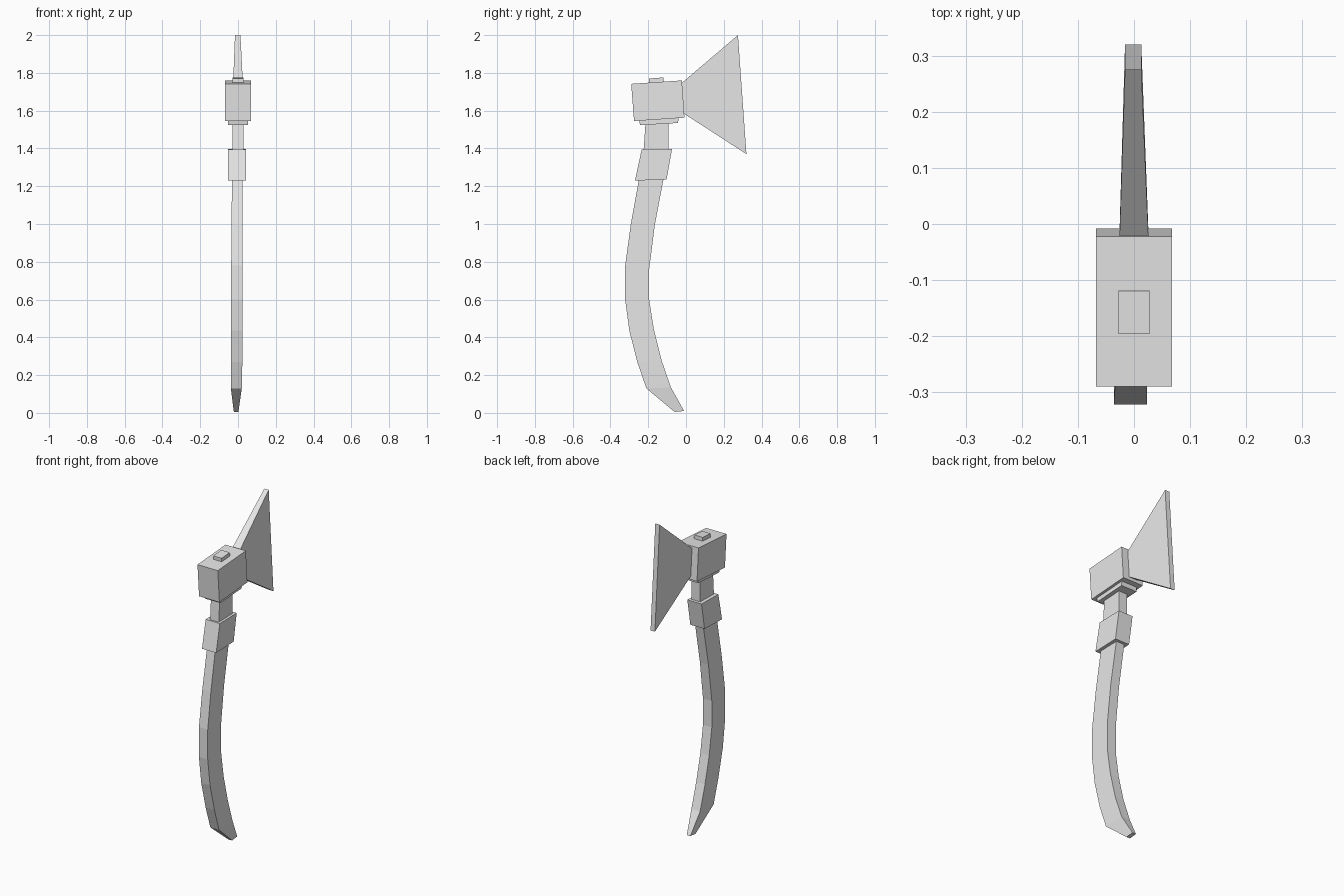
import bpy
import bmesh

cube = bpy.data.objects.get("Cube")
if cube:
    bpy.data.objects.remove(cube, do_unlink=True)

grey = bpy.data.materials.new("plain grey")
grey.use_nodes = True
grey.diffuse_color = (0.8, 0.8, 0.8, 1)
grey.node_tree.nodes["Principled BSDF"].inputs["Base Color"].default_value = (0.8, 0.8, 0.8, 1)


def loft(name, rings):
    """Four-sided solid; each ring is (front y,z), (back y,z), (min x, max x)."""
    bm = bmesh.new()
    loops = []
    for front, back, (left, right) in rings:
        corners = [(left, *front), (right, *front), (right, *back), (left, *back)]
        loops.append([bm.verts.new(c) for c in corners])
    for a, b in zip(loops, loops[1:]):
        for i in range(4):
            j = (i + 1) % 4
            bm.faces.new((a[i], a[j], b[j], b[i]))
    bm.faces.new(loops[0][::-1])
    bm.faces.new(loops[-1])
    bmesh.ops.recalc_face_normals(bm, faces=bm.faces[:])
    mesh = bpy.data.meshes.new(name)
    bm.to_mesh(mesh)
    bm.free()
    mesh.materials.append(grey)
    obj = bpy.data.objects.new(name, mesh)
    bpy.context.collection.objects.link(obj)
    return obj


# Curved handle with a tapered foot
grip = (-0.036, 0.023)
loft("handle", [
    ((-0.06, 0.005), (-0.01, 0.01), (-0.022, 0.002)),
    ((-0.21, 0.13), (-0.08, 0.135), (-0.038, 0.02)),
    ((-0.258, 0.27), (-0.13, 0.28), grip),
    ((-0.3, 0.435), (-0.17, 0.44), grip),
    ((-0.322, 0.6), (-0.195, 0.6), grip),
    ((-0.322, 0.78), (-0.195, 0.76), grip),
    ((-0.292, 1.0), (-0.166, 0.99), (-0.034, 0.023)),
    ((-0.245, 1.26), (-0.115, 1.26), (-0.032, 0.023)),
])

# Collar and neck
loft("collar", [
    ((-0.27, 1.23), (-0.103, 1.235), (-0.052, 0.043)),
    ((-0.235, 1.394), (-0.074, 1.397), (-0.052, 0.043)),
])
loft("neck", [
    ((-0.225, 1.38), (-0.093, 1.38), (-0.03, 0.028)),
    ((-0.214, 1.54), (-0.092, 1.54), (-0.03, 0.028)),
])

# Head block with its under plate and top peg
loft("under_plate", [
    ((-0.243, 1.523), (-0.042, 1.535), (-0.052, 0.052)),
    ((-0.25, 1.56), (-0.038, 1.575), (-0.052, 0.052)),
])
loft("head_block", [
    ((-0.275, 1.545), (-0.008, 1.563), (-0.068, 0.068)),
    ((-0.29, 1.742), (-0.022, 1.76), (-0.068, 0.068)),
])
loft("top_peg", [
    ((-0.195, 1.74), (-0.118, 1.745), (-0.028, 0.028)),
    ((-0.196, 1.77), (-0.119, 1.776), (-0.028, 0.028)),
])

# Flared blade
loft("blade", [
    ((-0.02, 1.59), (0.32, 1.37), (-0.026, 0.026)),
    ((-0.03, 1.74), (0.275, 2.0), (-0.026, 0.026)),
])
# Thin the blade towards its cutting edge
for v in bpy.data.objects["blade"].data.vertices:
    if v.co.y > 0.1:
        v.co.x = (0.013 if v.co.x > 0 else -0.016)
